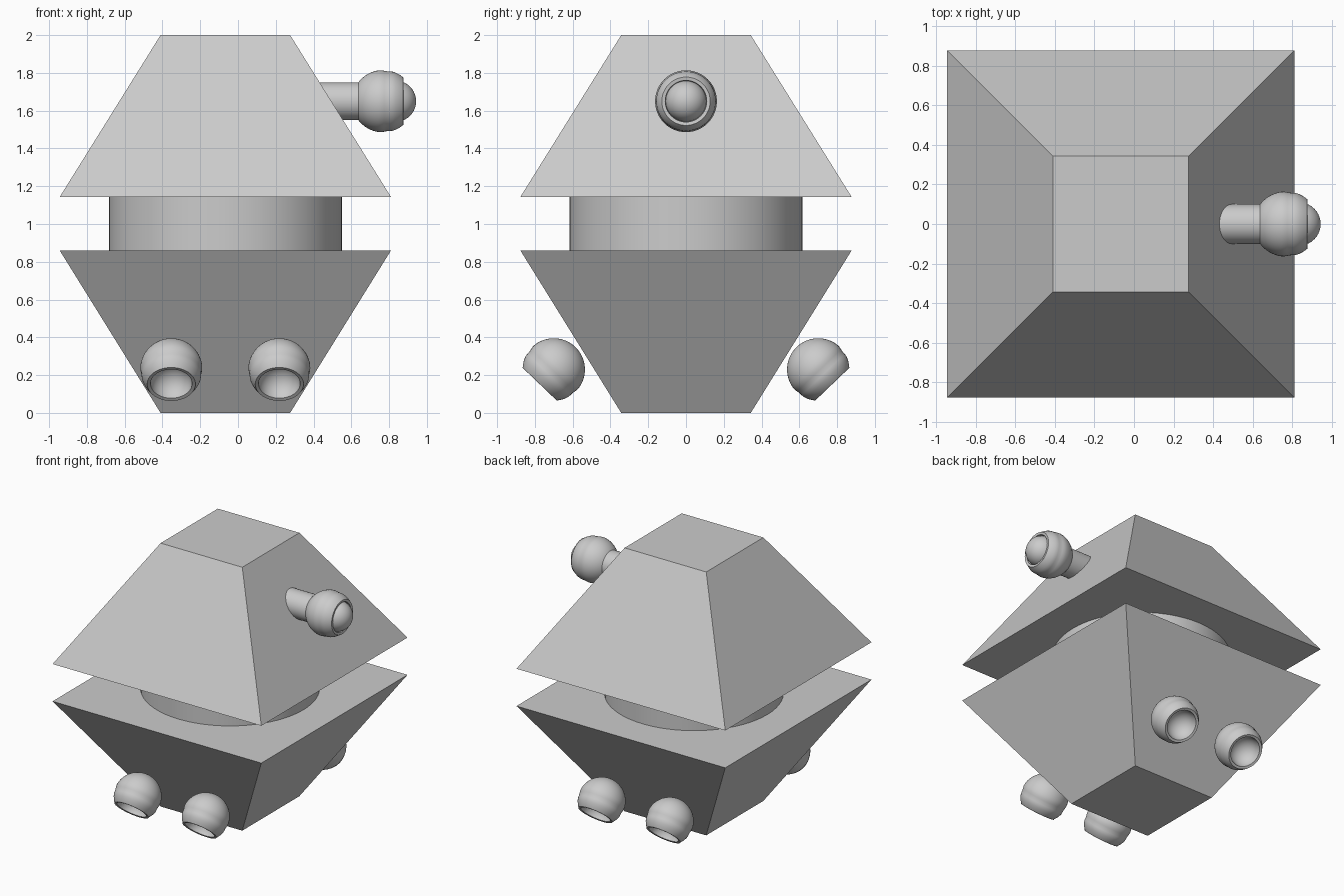
import bpy, bmesh
from math import pi, sin, cos, sqrt, radians
from mathutils import Vector

if "Cube" in bpy.data.objects:
    bpy.data.objects.remove(bpy.data.objects["Cube"])

CX = -0.067          # body axis; the eye pushes the body off centre


def smooth(obj, angle=35):
    bpy.ops.object.select_all(action='DESELECT')
    obj.select_set(True)
    bpy.context.view_layer.objects.active = obj
    bpy.ops.object.shade_smooth_by_angle(angle=radians(angle))


def frustum(name, z0, z1, half0, half1):
    bpy.ops.mesh.primitive_cone_add(
        vertices=4, radius1=half0 * sqrt(2), radius2=half1 * sqrt(2),
        depth=z1 - z0, location=(CX, 0, (z0 + z1) / 2), rotation=(0, 0, pi / 4))
    bpy.context.object.name = name


def cylinder(name, radius, depth, location, rotation=(0, 0, 0), sides=64):
    bpy.ops.mesh.primitive_cylinder_add(
        vertices=sides, radius=radius, depth=depth, location=location, rotation=rotation)
    bpy.context.object.name = name
    smooth(bpy.context.object)


def socket_ball(name, location, axis, r=0.165, bore=0.11, cut=0.105):
    """Ball with a shallow belt groove, cut flat along its axis and hollowed by a bowl."""
    pts = []
    for i in range(25):
        a = pi - (pi - 0.87) * i / 24
        h = r * cos(a)
        dip = 0.006 * max(0, 1 - abs(h - 0.02) / 0.035)
        pts.append(((r - dip) * sin(a) if i else 0, h))
    pts.append((0.128, cut + 0.003))
    pts += [(bore * cos(b), cut - bore * sin(b))
            for b in (pi / 2 * i / 12 for i in range(12))] + [(0, cut - bore)]
    bm = bmesh.new()
    vs = [bm.verts.new((p[0], 0, p[1])) for p in pts]
    es = [bm.edges.new(pair) for pair in zip(vs, vs[1:])]
    bmesh.ops.spin(bm, geom=vs + es, cent=(0, 0, 0), axis=(0, 0, 1),
                   angle=2 * pi, steps=48)
    bmesh.ops.remove_doubles(bm, verts=bm.verts, dist=1e-4)
    bmesh.ops.recalc_face_normals(bm, faces=bm.faces)
    mesh = bpy.data.meshes.new(name)
    bm.to_mesh(mesh)
    bm.free()
    obj = bpy.data.objects.new(name, mesh)
    bpy.context.collection.objects.link(obj)
    obj.location = location
    obj.rotation_mode = 'QUATERNION'
    obj.rotation_quaternion = Vector(axis).to_track_quat('Z', 'Y')
    smooth(obj)


# Body: two truncated pyramids joined by a round neck
frustum("lower_body", 0, 0.86, 0.343, 0.877)
frustum("upper_body", 1.143, 2, 0.877, 0.343)
cylinder("neck", 0.617, 0.30, (CX, 0, 1.0015))

# Eye: stalk, socket and lens on the right side
EYE_X, EYE_Z = 0.768, 1.65
cylinder("eye_stalk", 0.10, 0.28, (0.53, 0, EYE_Z), (0, pi / 2, 0), 48)
socket_ball("eye_socket", (EYE_X, 0, EYE_Z), (1, 0, 0))
bpy.ops.mesh.primitive_uv_sphere_add(
    segments=40, ring_count=20, radius=0.109, location=(0.834, 0, EYE_Z),
    rotation=(0, pi / 2, 0))
bpy.context.object.name = "eye_lens"
smooth(bpy.context.object)

# Thrusters: two hollow balls at the front and two at the back, aimed out and down
for label, side in (("front", -1), ("back", 1)):
    for hand, dx in (("left", -0.286), ("right", 0.286)):
        socket_ball(f"{label}_{hand}_thruster", (CX + dx, side * 0.70, 0.23),
                    (0, side * 0.69, -0.72))
